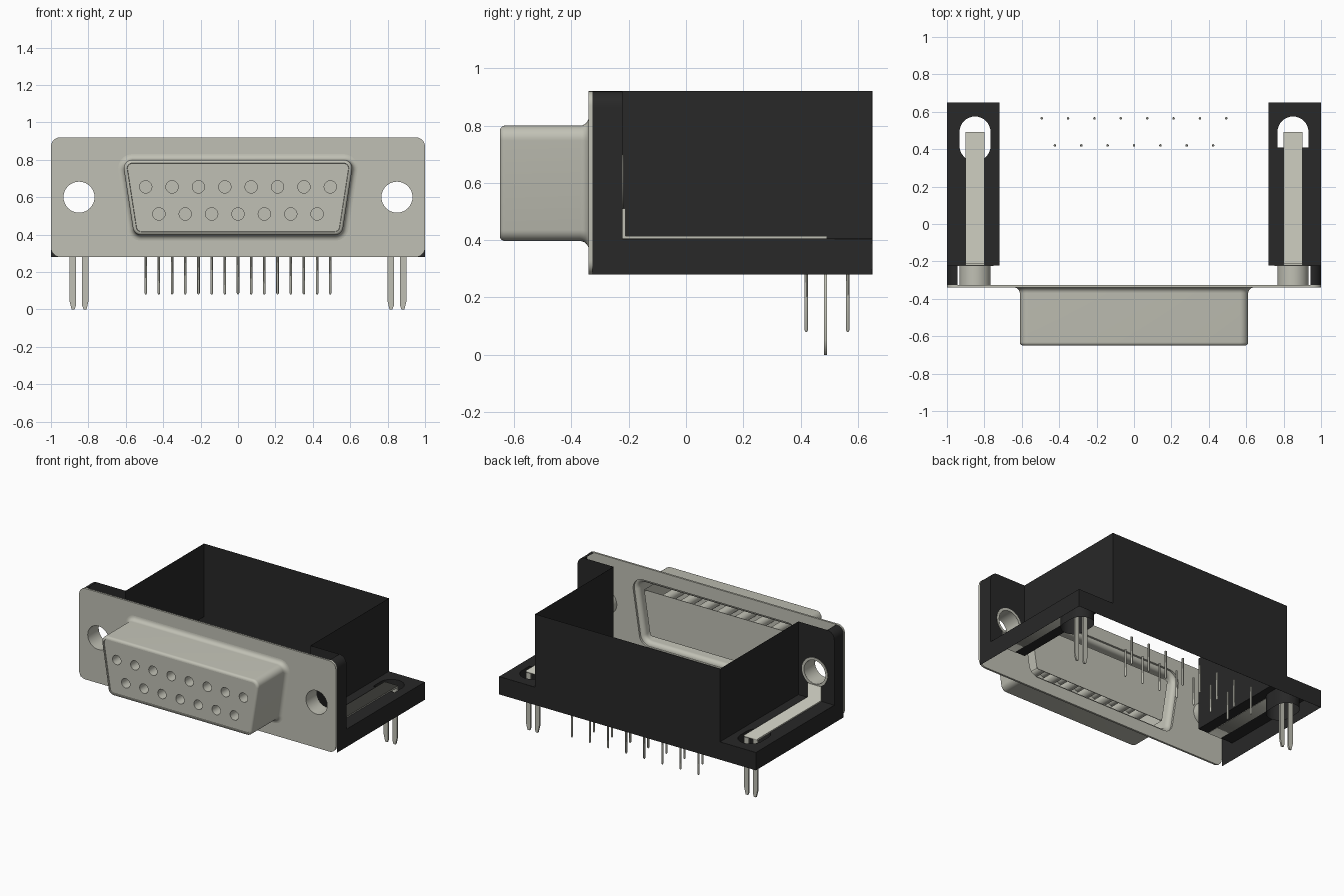
import bpy, bmesh, math
from mathutils import Vector

if "Cube" in bpy.data.objects:
    bpy.data.objects.remove(bpy.data.objects["Cube"])


def material(name, rgb):
    m = bpy.data.materials.new(name)
    m.use_nodes = True
    m.diffuse_color = (*rgb, 1)
    m.node_tree.nodes["Principled BSDF"].inputs["Base Color"].default_value = (*rgb, 1)
    return m


METAL = material("pale_grey_metal", (0.53, 0.53, 0.46))
BLACK = material("black_plastic", (0.021, 0.021, 0.021))


def add_object(name, bm, mat, smooth):
    bmesh.ops.remove_doubles(bm, verts=bm.verts, dist=1e-5)
    bmesh.ops.recalc_face_normals(bm, faces=bm.faces)
    me = bpy.data.meshes.new(name)
    bm.to_mesh(me)
    bm.free()
    me.materials.clear()
    me.materials.append(mat)
    ob = bpy.data.objects.new(name, me)
    bpy.context.collection.objects.link(ob)
    if smooth:
        bpy.ops.object.select_all(action="DESELECT")
        ob.select_set(True)
        bpy.context.view_layer.objects.active = ob
        bpy.ops.object.shade_smooth_by_angle(angle=math.radians(35))
    return ob


def rounded(corners, radii, n=8):
    """2D polygon with each corner rounded by its own radius."""
    pts, out = [Vector(c) for c in corners], []
    if not isinstance(radii, (list, tuple)):
        radii = [radii] * len(pts)
    for i, b in enumerate(pts):
        r = radii[i]
        if r == 0:
            out.append(tuple(b))
            continue
        u = (pts[i - 1] - b).normalized()
        v = (pts[(i + 1) % len(pts)] - b).normalized()
        h = u.angle(v) / 2
        c = b + (u + v).normalized() * (r / math.sin(h))
        d, e = b + u * (r / math.tan(h)) - c, b + v * (r / math.tan(h)) - c
        w = math.pi - 2 * h
        for k in range(n + 1):
            t = k / n
            out.append(tuple(c + (d * math.sin((1 - t) * w) + e * math.sin(t * w)) / math.sin(w)))
    return out


def circle(x, y, r, n=32):
    return [(x + r * math.cos(2 * math.pi * k / n), y + r * math.sin(2 * math.pi * k / n)) for k in range(n)]


def rect(x0, x1, y0, y1):
    return [(x0, y0), (x1, y0), (x1, y1), (x0, y1)]


def place(axis, a, b, c):
    return {"x": (c, a, b), "y": (a, c, b), "z": (a, b, c)}[axis]


def sheet(name, loops, axis, pos, mat, thick=0.001, smooth=False):
    """Flat outline with holes, extruded about pos along an axis."""
    cu = bpy.data.curves.new(name, "CURVE")
    cu.dimensions, cu.fill_mode, cu.extrude = "2D", "BOTH", thick / 2
    for loop in loops:
        sp = cu.splines.new("POLY")
        sp.points.add(len(loop) - 1)
        for p, q in zip(sp.points, loop):
            p.co = (q[0], q[1], 0, 1)
        sp.use_cyclic_u = True
    tmp = bpy.data.objects.new(name + "_outline", cu)
    bpy.context.collection.objects.link(tmp)
    me = bpy.data.meshes.new_from_object(tmp.evaluated_get(bpy.context.evaluated_depsgraph_get()))
    bpy.data.objects.remove(tmp)
    bpy.data.curves.remove(cu)
    bm = bmesh.new()
    bm.from_mesh(me)
    bpy.data.meshes.remove(me)
    for v in bm.verts:
        v.co = place(axis, v.co.x, v.co.y, pos + v.co.z)
    return add_object(name, bm, mat, smooth)


def loft(name, groups, axis, mat, closed=True, cap=False, smooth=True):
    """Skin each group of (position, loop) sections along an axis."""
    bm = bmesh.new()
    for sections in groups:
        rings = [[bm.verts.new(place(axis, a, b, pos)) for a, b in loop] for pos, loop in sections]
        n = len(rings[0])
        for r0, r1 in zip(rings, rings[1:]):
            for i in range(n if closed else n - 1):
                j = (i + 1) % n
                bm.faces.new((r0[i], r0[j], r1[j], r1[i]))
        if cap:
            bm.faces.new(rings[-1])
    return add_object(name, bm, mat, smooth)


def d_corners(off):
    return [(s * (0.618 + 0.154 * (z - 0.8) + 1.012 * off), z)
            for s, z in ((-1, 0.397 - off), (1, 0.397 - off), (1, 0.8 + off), (-1, 0.8 + off))]


def d_shape(off):
    return rounded(d_corners(off), 0.045 + off)


# Front flange plate with the mating opening and two screw holes
outline = rounded(rect(-1, 1, 0.28, 0.92), 0.05)
sheet("front_plate", [outline, d_shape(0.03), circle(-0.85, 0.6, 0.083), circle(0.85, 0.6, 0.083)],
      "y", -0.333, METAL, 0.014)

# D-shaped shell: flared root, straight sleeve, rolled front lip
flare = [(-0.37 + 0.03 * math.sin(a), 0.03 - 0.03 * math.cos(a))
         for a in (math.pi / 2 * (1 - k / 6) for k in range(7))]
lip = [(-0.632 - 0.018 * math.sin(a), -0.018 + 0.018 * math.cos(a))
       for a in (math.pi / 2 * k / 5 for k in range(6))]
loft("shell", [[(y, d_shape(o)) for y, o in flare + lip + [(-0.64, -0.02)]]], "y", METAL)

# Contact insert: pierced face, socket tubes, rear panel and sloped ends
sockets = [(-0.4935 + 0.141 * i, 0.655) for i in range(8)] + [(-0.423 + 0.141 * i, 0.51) for i in range(7)]
sheet("insert_face", [d_shape(-0.02)] + [circle(x, z, 0.033, 20) for x, z in sockets],
      "y", -0.643, METAL, 0.004)
loft("socket_tubes", [[(-0.643, circle(x, z, 0.033, 20)), (-0.345, circle(x, z, 0.033, 20))]
                      for x, z in sockets], "y", METAL, cap=True)
sheet("insert_rear_panel", [rounded(d_corners(-0.045), 0.02)], "y", -0.343, METAL, 0.004)
ends = d_corners(-0.045)
loft("insert_ends", [[(-0.643, pair), (-0.343, pair)] for pair in (ends[1:3], [ends[3], ends[0]])],
     "y", METAL, closed=False, smooth=False)

# Plastic body rear wall, stepped down over the side ledges
sheet("body_rear_wall", [[(-1, 0.28), (1, 0.28), (1, 0.405), (0.72, 0.405), (0.72, 0.92),
                          (-0.72, 0.92), (-0.72, 0.405), (-1, 0.405)]], "y", 0.65, BLACK)

for s, side in ((1, "left"), (-1, "right")):
    def flip(loop):
        return [(s * a, b) for a, b in loop]

    # Hood side wall, ledge side and ledge top with its slot
    sheet(side + "_hood_wall", [rect(-0.222, 0.65, 0.405, 0.92)], "x", s * 0.72, BLACK)
    sheet(side + "_ledge_side", [rect(-0.222, 0.65, 0.28, 0.405)], "x", s * 0.9995, BLACK)
    slot = flip(rounded(rect(0.767, 0.933, 0.335, 0.575), 0.0829))
    flat_slot = flip(rounded(rect(0.767, 0.933, 0.41, 0.575), [0, 0, 0.0829, 0.0829]))
    sheet(side + "_ledge_top", [flip(rect(0.72, 1, -0.222, 0.65)), flat_slot if s > 0 else slot],
          "z", 0.405, BLACK)
    loft(side + "_slot_wall", [[(0.28, slot), (0.405, slot)]], "z", BLACK)

    # Ear behind the plate: outer skin with rounded top, pierced back, metal sleeve
    ear = rounded([(0.72, 0.405), (1, 0.405), (1, 0.92), (0.72, 0.92)], [0, 0, 0.055, 0])
    skin = flip([(1, 0.28)] + ear[1:-1])
    loft(side + "_ear_skin", [[(-0.326, skin), (-0.222, skin)]], "y", BLACK, closed=False)
    hole = circle(s * 0.85, 0.6, 0.083)
    sheet(side + "_ear_back", [flip(ear), hole], "y", -0.222, BLACK)
    loft(side + "_screw_sleeve", [[(-0.33, hole), (-0.22, hole)]], "y", METAL)

    # Board lock: washer, bent strap and two prongs
    sheet(side + "_washer", [circle(s * 0.85, 0.6, 0.1), hole], "y", -0.221, METAL, 0.006)
    strap = [(-0.222, 0.402), (0.493, 0.402), (0.493, 0.414), (-0.212, 0.414), (-0.212, 0.51), (-0.222, 0.51)]
    sheet(side + "_strap", [strap], "x", s * 0.85, METAL, 0.104)
    prongs = [[(0.85 + k * 0.017, 0.405), (0.85 + k * 0.052, 0.405), (0.85 + k * 0.052, 0.05),
               (0.85 + k * 0.04, 0), (0.85 + k * 0.024, 0), (0.85 + k * 0.017, 0.02)] for k in (1, -1)]
    sheet(side + "_prongs", [flip(p) for p in prongs], "y", 0.487, METAL, 0.012)

# Two staggered rows of solder pins
pins = [(x, 0.565 if z > 0.6 else 0.42) for x, z in sockets]
loft("solder_pins", [[(h, circle(x, y, r, 10)) for h, r in
                      ((0.281, 0.002), (0.28, 0.007), (0.087, 0.007), (0.08, 0.003))] for x, y in pins],
     "z", METAL, cap=True)
